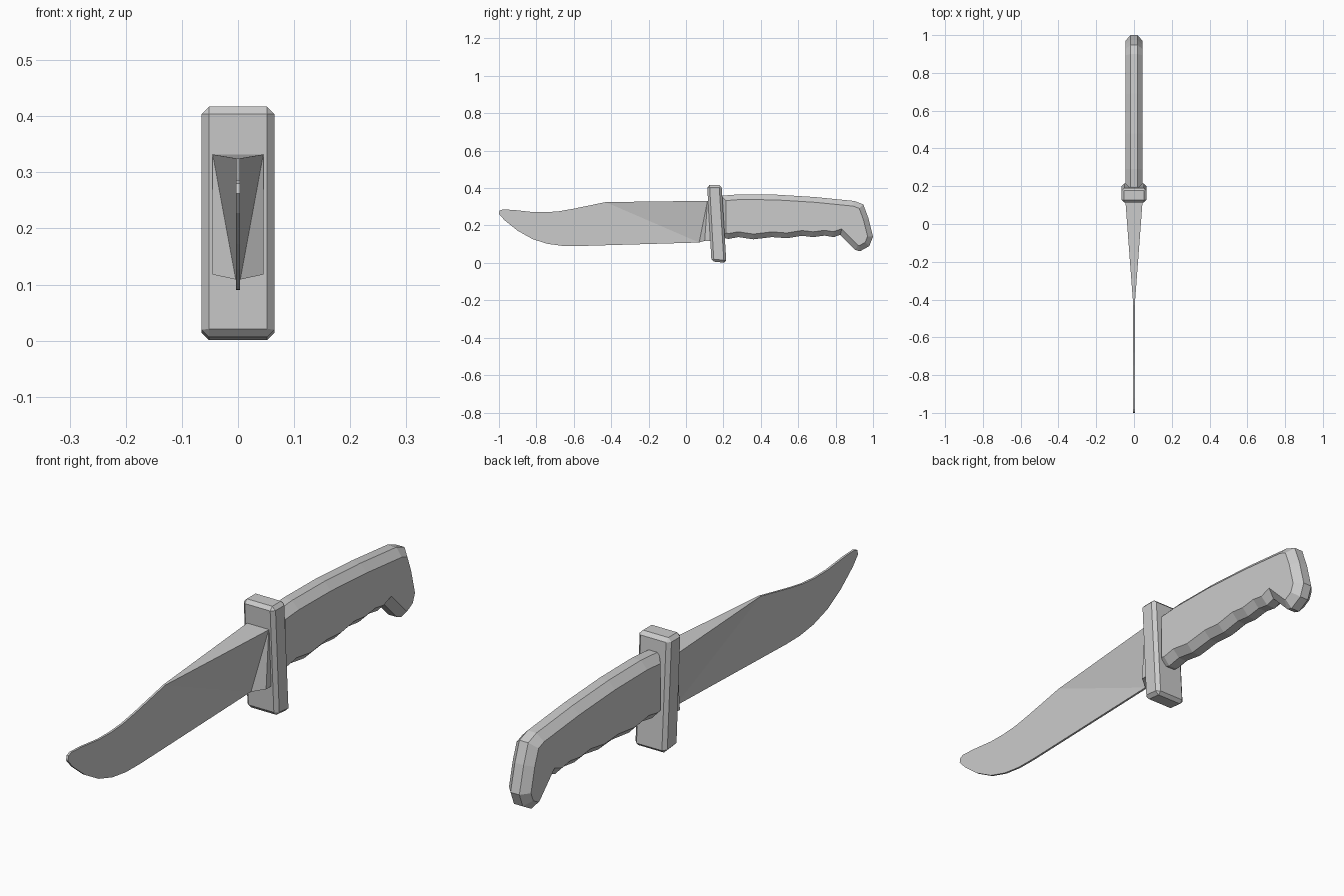
import bpy, bmesh

if "Cube" in bpy.data.objects:
    bpy.data.objects.remove(bpy.data.objects["Cube"])


def finish(bm, name):
    bmesh.ops.recalc_face_normals(bm, faces=bm.faces)
    mesh = bpy.data.meshes.new(name)
    bm.to_mesh(mesh)
    bm.free()
    obj = bpy.data.objects.new(name, mesh)
    bpy.context.collection.objects.link(obj)
    return obj


def plate(outline, sides):
    """Mirrored plate from a closed (half_width, y, z) outline; sides lists the faces by index."""
    bm = bmesh.new()
    right = [bm.verts.new((x, y, z)) for x, y, z in outline]
    left = [bm.verts.new((-x, y, z)) for x, y, z in outline]
    caps = []
    for ids in sides:
        for ring in (right, left):
            caps.append(bm.faces.new([ring[i] for i in ids]))
    n = len(outline)
    for i in range(n):
        j = (i + 1) % n
        bm.faces.new((right[i], right[j], left[j], left[i]))
    bmesh.ops.recalc_face_normals(bm, faces=bm.faces)
    return bm, caps


# Blade: thin clip-point part, wedge up to the spine, and ricasso block at the guard
thin = [(-0.43, 0.325), (-0.60, 0.29), (-0.68, 0.276), (-0.75, 0.271), (-0.82, 0.272),
        (-0.92, 0.283), (-0.98, 0.286), (-0.996, 0.28), (-1.0, 0.262), (-0.97, 0.228),
        (-0.90, 0.172), (-0.82, 0.127), (-0.74, 0.102), (-0.66, 0.091), (-0.58, 0.09),
        (0.07, 0.109)]
outline = [(0.045, 0.115, 0.332)] + [(0.004, y, z) for y, z in thin]
b = len(outline) - 1
outline += [(0.045, 0.10, 0.118), (0.045, 0.17, 0.118), (0.045, 0.17, 0.332)]
bm, _ = plate(outline, [(0, 1, b), range(1, b + 1), (0, b, b + 1), (0, b + 1, b + 2, b + 3)])
finish(bm, "blade")

# Guard: slightly leaning chamfered bar
guard = [(0.113, 0.417), (0.190, 0.417), (0.216, 0.0), (0.136, 0.008)]
bm, _ = plate([(0.065, y, z) for y, z in guard], [range(4)])
bmesh.ops.bevel(bm, geom=bm.edges[:], offset=0.013, segments=1, affect='EDGES')
finish(bm, "guard")

# Handle: narrow core profile with finger grooves, sides inset outward as a chamfer
handle = [(0.185, 0.359), (0.29, 0.367), (0.48, 0.365), (0.69, 0.352), (0.90, 0.331),
          (0.948, 0.313), (0.975, 0.24), (1.0, 0.14), (0.98, 0.09), (0.93, 0.062),
          (0.905, 0.07), (0.825, 0.15), (0.79, 0.138), (0.74, 0.146), (0.68, 0.138),
          (0.62, 0.145), (0.54, 0.132), (0.46, 0.138), (0.36, 0.126), (0.28, 0.138),
          (0.225, 0.128), (0.185, 0.14)]
bm, caps = plate([(0.018, y, z) for y, z in handle], [range(len(handle))])
bmesh.ops.inset_individual(bm, faces=caps, thickness=0.028, depth=0.027, use_even_offset=True)
finish(bm, "handle")
